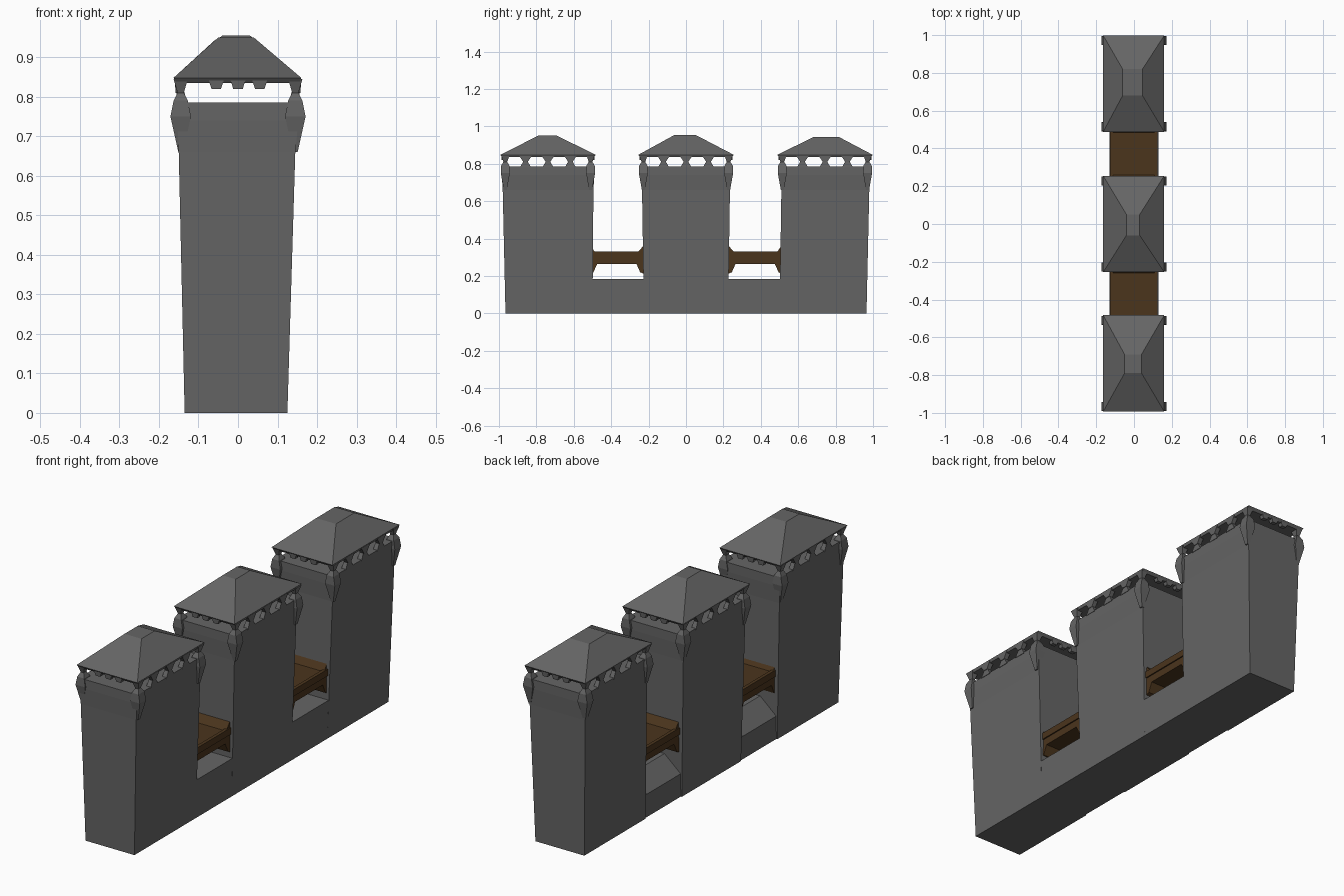
import bpy, bmesh

if "Cube" in bpy.data.objects:
    bpy.data.objects.remove(bpy.data.objects["Cube"])


def material(name, rgb):
    m = bpy.data.materials.new(name)
    m.diffuse_color = (*rgb, 1)
    m.use_nodes = True
    m.node_tree.nodes["Principled BSDF"].inputs["Base Color"].default_value = m.diffuse_color
    return m


STONE = material("dark_stone", (0.13, 0.13, 0.13))
WOOD = material("brown_wood", (0.07, 0.035, 0.012))


def skin(name, rings, mat):
    """Closed solid skinned through rings with equal point counts."""
    bm = bmesh.new()
    loops = [[bm.verts.new(p) for p in ring] for ring in rings]
    n = len(loops[0])
    for a, b in zip(loops, loops[1:]):
        for i in range(n):
            bm.faces.new((a[i], a[(i + 1) % n], b[(i + 1) % n], b[i]))
    bm.faces.new(loops[0][::-1])
    bm.faces.new(loops[-1])
    bmesh.ops.recalc_face_normals(bm, faces=bm.faces)
    me = bpy.data.meshes.new(name)
    bm.to_mesh(me)
    bm.free()
    me.materials.append(mat)
    ob = bpy.data.objects.new(name, me)
    bpy.context.collection.objects.link(ob)
    return ob


def rect(x0, x1, y0, y1, z):
    return [(x0, y0, z), (x1, y0, z), (x1, y1, z), (x0, y1, z)]


def frustum(name, x, y, z0, z1, low, high):
    """Tapered block; low and high are the half sizes at each end."""
    skin(name, [rect(x - hx, x + hx, y - hy, y + hy, z)
                for z, (hx, hy) in ((z0, low), (z1, high))], STONE)


def chamfered(hx, y0, y1, z, c=0.045):
    # outline with cut corners, used where the corner corbels start
    return [(-hx + c, y0, z), (hx - c, y0, z), (hx, y0 + c, z), (hx, y1 - c, z),
            (hx - c, y1, z), (-hx + c, y1, z), (-hx, y1 - c, z), (-hx, y0 + c, z)]


def tower(label, cy, y_low, y_high, ridge_x, ridge_y, peak):
    # slightly flaring body
    skin("body_" + label, [
        rect(-0.135, 0.125, y_low[0], y_low[1], 0.0),
        rect(-0.15, 0.145, y_high[0] + 0.005, y_high[1] - 0.005, 0.66),
        rect(-0.153, 0.153, y_high[0], y_high[1], 0.74),
        rect(-0.155, 0.155, y_high[0], y_high[1], 0.785)], STONE)
    for sx in (-1, 1):
        for sy in (-1, 1):
            # corner corbel and post
            x, y = sx * 0.145, cy + sy * 0.228
            skin("corner_corbel_" + label, [
                rect(x - 0.006, x + 0.006, y - 0.008, y + 0.008, 0.66),
                rect(x - 0.026, x + 0.026, y - 0.024, y + 0.024, 0.75),
                rect(x - 0.018, x + 0.018, y - 0.022, y + 0.022, 0.79),
                rect(x - 0.008, x + 0.008, y - 0.010, y + 0.010, 0.81),
                rect(x - 0.018, x + 0.018, y - 0.022, y + 0.022, 0.845)], STONE)
        # pillars between the long side openings
        for dy in (-0.12, 0, 0.12):
            frustum("side_merlon_" + label, sx * 0.145, cy + dy, 0.78, 0.812,
                    (0.012, 0.03), (0.010, 0.012))
            frustum("side_tooth_" + label, sx * 0.148, cy + dy, 0.81, 0.845,
                    (0.010, 0.012), (0.012, 0.035))
    # teeth hanging under the short eaves
    for sy in (-1, 1):
        for x in (-0.055, 0, 0.055):
            frustum("end_tooth_" + label, x, cy + sy * 0.238, 0.82, 0.845,
                    (0.012, 0.010), (0.020, 0.012))
    # hipped roof with a small flat top
    skin("roof_" + label, [
        rect(-0.155, 0.155, cy - 0.245, cy + 0.245, 0.835),
        rect(-0.163, 0.16, cy - 0.255, cy + 0.255, 0.848),
        rect(ridge_x[0], ridge_x[1], ridge_y[0], ridge_y[1], peak)], STONE)


tower("front", -0.738, (-0.965, -0.50), (-0.985, -0.49), (-0.05, 0.04), (-0.79, -0.69), 0.95)
tower("middle", 0.0, (-0.225, 0.225), (-0.24, 0.24), (-0.04, 0.03), (-0.06, 0.05), 0.955)
tower("back", 0.743, (0.50, 0.965), (0.505, 0.985), (-0.06, 0.045), (0.68, 0.82), 0.942)

# connecting wall, sloped on its left upper edge
wall = [(-0.13, 0.0), (0.125, 0.0), (0.13, 0.185), (-0.045, 0.185), (-0.13, 0.11)]
skin("base_wall", [[(x, y, z) for x, z in wall] for y in (-0.95, 0.95)], STONE)

# bridge decks with flared ends against the towers
for s in (-1, 1):
    deck = [(0.515, 0.37), (0.485, 0.325), (0.26, 0.325), (0.22, 0.37),
            (0.22, 0.21), (0.245, 0.22), (0.265, 0.265), (0.475, 0.265),
            (0.495, 0.22), (0.515, 0.21)]
    skin("bridge_deck", [[(x, s * y, z) for y, z in deck] for x in (-0.122, 0.118)], WOOD)
    # raised edge strip on each side of the deck
    for x in (-0.12, 0.116):
        skin("bridge_edge", [rect(x - 0.008, x + 0.008, *sorted((s * 0.23, s * 0.505)), z)
                             for z in (0.30, 0.332)], WOOD)
